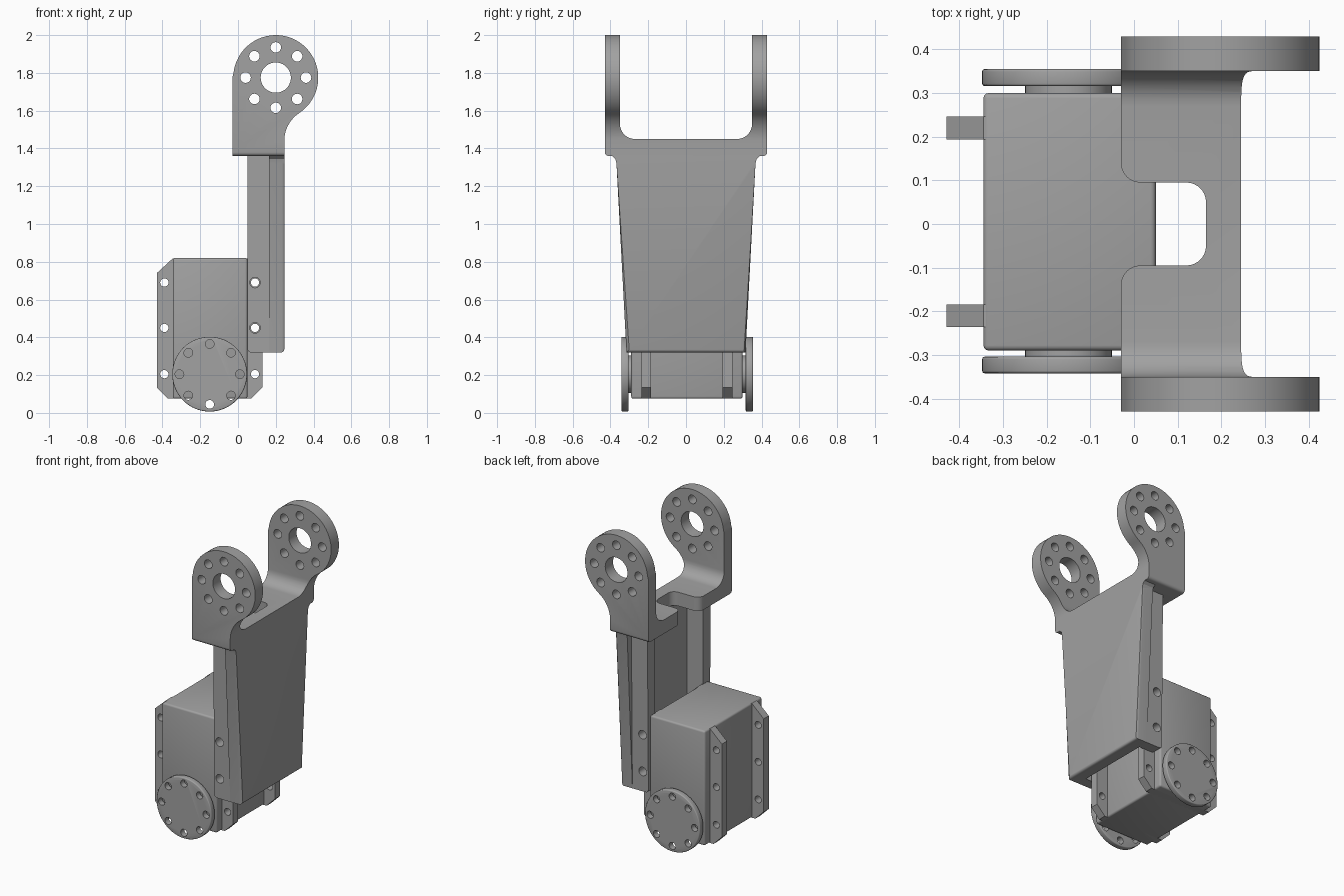
import bpy, bmesh
from math import sin, cos, pi, radians

cube = bpy.data.objects.get("Cube")
if cube:
    bpy.data.objects.remove(cube, do_unlink=True)

GREY = (0.36, 0.36, 0.36, 1)
mat = bpy.data.materials.new("machined grey")
mat.use_nodes = True
mat.diffuse_color = GREY
mat.node_tree.nodes["Principled BSDF"].inputs["Base Color"].default_value = GREY
PLACE = {"X": lambda a, b, t: (t, a, b),
         "Y": lambda a, b, t: (a, t, b),
         "Z": lambda a, b, t: (a, b, t)}


def arc(cx, cy, r, start, end, n=8):
    angles = [radians(start + (end - start) * i / n) for i in range(n + 1)]
    return [(cx + r * cos(a), cy + r * sin(a)) for a in angles]


def circle(cx, cy, r, n=32):
    return arc(cx, cy, r, 0, 360, n)[:-1]


def ring(cx, cy, r, hole):
    return [circle(x, y, hole, 20) for x, y in circle(cx, cy, r, 8)]


def prism(name, outlines, axis, lo, hi, round_rule=None, width=0.01):
    """Extrude closed outlines along an axis; round the edges picked by a rule."""
    bm = bmesh.new()
    for pts in outlines:
        ends = [[bm.verts.new(PLACE[axis](a, b, t)) for a, b in pts] for t in (lo, hi)]
        bm.faces.new(ends[0])
        bm.faces.new(ends[1])
        for i in range(len(pts)):
            j = (i + 1) % len(pts)
            bm.faces.new((ends[0][i], ends[0][j], ends[1][j], ends[1][i]))
    bmesh.ops.recalc_face_normals(bm, faces=bm.faces)
    if round_rule:
        edges = [e for e in bm.edges if e.calc_face_angle(0) > 0.5
                 and all(round_rule(v.co) for v in e.verts)]
        bmesh.ops.bevel(bm, geom=edges, offset=width, segments=3,
                        profile=0.5, affect='EDGES')
    mesh = bpy.data.meshes.new(name)
    bm.to_mesh(mesh)
    bm.free()
    mesh.materials.append(mat)
    ob = bpy.data.objects.new(name, mesh)
    bpy.context.collection.objects.link(ob)
    return ob


def combine(ob, tool, operation='DIFFERENCE'):
    """Apply a boolean and discard its helper."""
    tool.hide_render = True
    mod = ob.modifiers.new("shape", 'BOOLEAN')
    mod.operation, mod.object, mod.solver = operation, tool, 'EXACT'
    bpy.context.view_layer.objects.active = ob
    bpy.ops.object.modifier_apply(modifier=mod.name)
    bpy.data.objects.remove(tool, do_unlink=True)


# Fork: eye-shaped side profile crossed with a U-shaped end profile
eye = [(-0.03, 1.36), (0.245, 1.36)]
eye += arc(0.422, 1.44, 0.177, 180, 123.5, 10)
eye += arc(0.2, 1.775, 0.225, -56.5, 180, 40)
eye[-1] = (-0.03, 1.775)
fork = prism("fork", [eye], "Y", -0.6, 0.6)
u_shape = [(0.43, 2.1), (0.35, 2.1)]
u_shape += arc(0.27, 1.53, 0.08, 0, -90)
u_shape += arc(-0.27, 1.53, 0.08, -90, -180)
u_shape += [(-0.35, 2.1), (-0.43, 2.1)]
u_shape += arc(-0.41, 1.38, 0.02, 180, 270, 4)
u_shape += arc(0.41, 1.38, 0.02, -90, 0, 4)
combine(fork, prism("fork_section", [u_shape], "X", -0.5, 0.6), 'INTERSECT')

# Rounded cable notch in the shelf
notch = [(-0.1, 0.14)] + arc(0.015, 0.14, 0.045, 180, 270)
notch += arc(0.12, 0.05, 0.045, 90, 0) + arc(0.12, -0.05, 0.045, 0, -90)
notch += arc(0.015, -0.14, 0.045, 90, 180) + [(-0.1, -0.14)]
combine(fork, prism("notch_cutter", [notch], "Z", 1.2, 1.6))
holes = [circle(0.2, 1.775, 0.08, 40)] + ring(0.2, 1.775, 0.16, 0.028)
combine(fork, prism("eye_hole_cutter", holes, "Y", -0.7, 0.7))

# Tapered web plate, flared where it meets the shelf
half = [(0.315, 0.32), (0.368, 1.32), (0.374, 1.345), (0.39, 1.36)]
web = half + [(-y, z) for y, z in reversed(half)]
prism("web_plate", [web], "X", 0.165, 0.245,
      lambda c: c.x > 0.24 and c.z < 1.33, 0.015)

# Bracket legs, nearly upright so the web stands proud of them higher up
for side, label in ((1, "back"), (-1, "front")):
    outline = [(0.165, 1.36), (0.05, 1.36)] + arc(0.07, 0.34, 0.02, 180, 270, 4) + [(0.165, 0.32)]
    leg = prism(label + "_leg", [outline], "Y", *sorted((side * 0.245, side * 0.325)))
    for v in leg.data.vertices:
        if abs(v.co.y) > 0.3:
            v.co.y -= side * 0.01 * (1.36 - v.co.z) / 1.04
    screws = [circle(0.09, z, 0.028, 20) for z in (0.45, 0.69)]
    combine(leg, prism("screw_cutter", screws, "Y", -0.5, 0.5))

# Motor housing
box = [(-0.345, 0.075), (0.05, 0.075), (0.05, 0.82), (-0.345, 0.82)]
prism("motor_housing", [box], "Y", -0.29, 0.30, lambda c: True, 0.012)

# Mounting ribs with chamfered corners and screw holes
rib = [(-0.37, 0.075), (0.07, 0.075), (0.13, 0.135), (0.13, 0.74),
       (0.05, 0.818), (-0.345, 0.818), (-0.43, 0.74), (-0.43, 0.135)]
for y, label in ((0.22, "back"), (-0.21, "front")):
    ob = prism(label + "_rib", [rib], "Y", y - 0.026, y + 0.026)
    screws = [circle(x, z, 0.022, 20) for x in (-0.39, 0.09) for z in (0.205, 0.45, 0.69)]
    combine(ob, prism("screw_cutter", screws, "Y", -0.5, 0.5))

# Output horns with screw rings, each on a short neck
for label, lo, hi, neck_lo, neck_hi in (("front", -0.342, -0.304, -0.31, -0.28),
                                        ("back", 0.316, 0.355, 0.29, 0.32)):
    horn = prism(label + "_horn", [circle(-0.15, 0.205, 0.198, 64)], "Y", lo, hi,
                 lambda c: True, 0.006)
    combine(horn, prism("horn_hole_cutter", ring(-0.15, 0.205, 0.16, 0.023), "Y", -0.5, 0.5))
    prism(label + "_neck", [circle(-0.15, 0.205, 0.1)], "Y", neck_lo, neck_hi)

# Smooth curved faces, keep corners crisp
bpy.ops.object.select_all(action='DESELECT')
for ob in bpy.context.scene.objects:
    if ob.type == 'MESH':
        ob.select_set(True)
        bpy.context.view_layer.objects.active = ob
bpy.ops.object.shade_smooth_by_angle(angle=radians(32))
